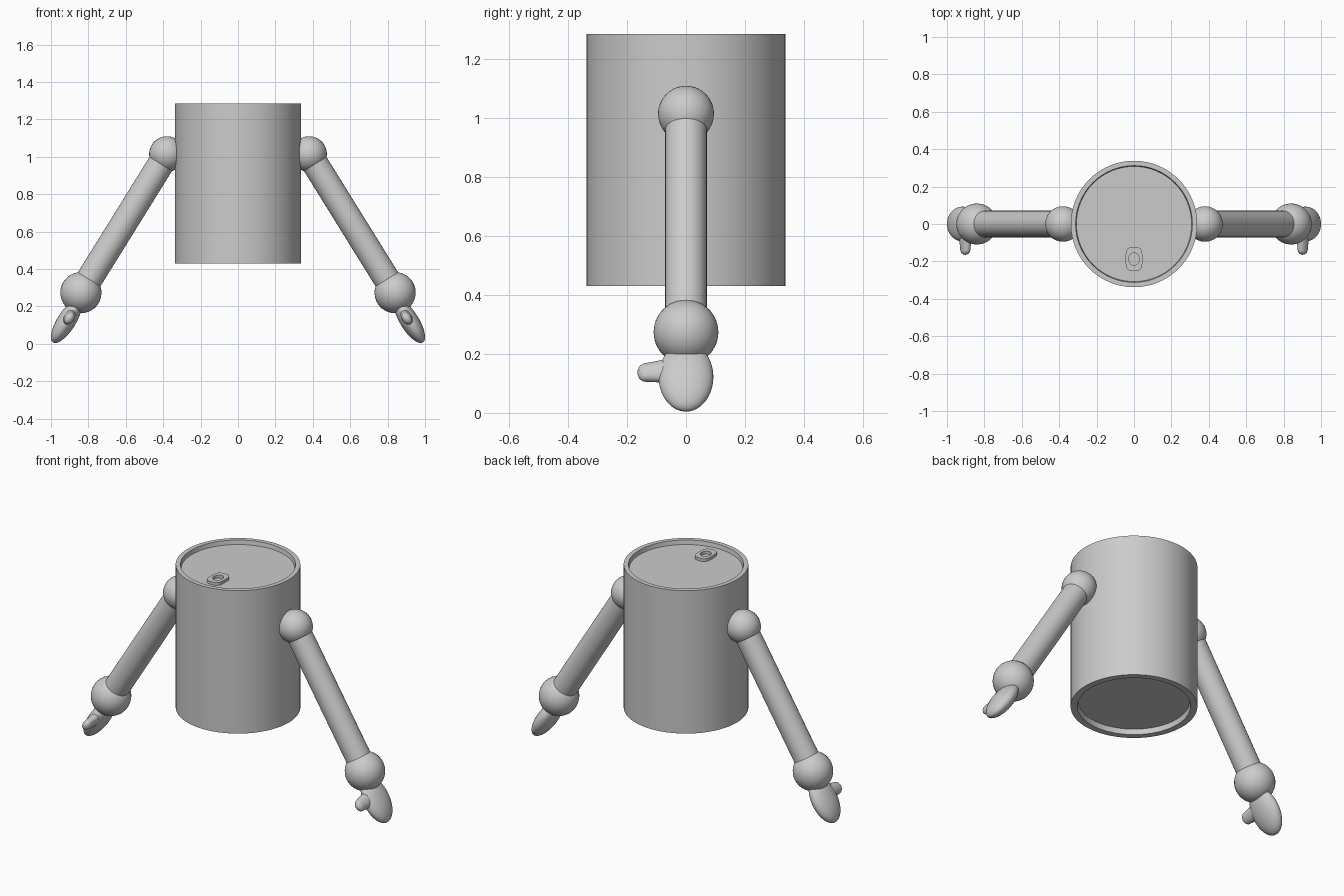
import bpy, bmesh, math
from mathutils import Matrix, Vector

if "Cube" in bpy.data.objects:
    bpy.data.objects.remove(bpy.data.objects["Cube"])

grey = bpy.data.materials.new("plain_grey")
grey.diffuse_color = (0.6, 0.6, 0.6, 1)
grey.use_nodes = True
grey.node_tree.nodes["Principled BSDF"].inputs["Base Color"].default_value = grey.diffuse_color


def finish(bm, name, angle=40):
    bmesh.ops.recalc_face_normals(bm, faces=bm.faces[:])
    me = bpy.data.meshes.new(name)
    bm.to_mesh(me)
    bm.free()
    ob = bpy.data.objects.new(name, me)
    bpy.context.collection.objects.link(ob)
    me.materials.append(grey)
    bpy.ops.object.select_all(action='DESELECT')
    ob.select_set(True)
    bpy.context.view_layer.objects.active = ob
    bpy.ops.object.shade_smooth_by_angle(angle=math.radians(angle))
    return ob


def bridge(bm, a, b):
    n = len(a)
    for i in range(n):
        bm.faces.new((a[i], a[(i + 1) % n], b[(i + 1) % n], b[i]))


def frame(centre, d):
    # local z along d, local y stays world y
    z = Vector(d).normalized()
    y = Vector((0, 1, 0))
    x = y.cross(z)
    m = Matrix((x, y, z)).transposed().to_4x4()
    m.translation = Vector(centre)
    return m


def ellipsoid(bm, m, radii, u=32, v=20):
    bmesh.ops.create_uvsphere(bm, u_segments=u, v_segments=v, radius=1,
                              matrix=m @ Matrix.Diagonal((*radii, 1)))


# Can body: lathed profile with recessed lid and base
bm = bmesh.new()
profile = [(0.296, 0.46), (0.302, 0.43), (0.338, 0.43),
           (0.338, 1.285), (0.312, 1.285), (0.308, 1.26)]
N = 64
rings = [[bm.verts.new((r * math.cos(2 * math.pi * i / N),
                        r * math.sin(2 * math.pi * i / N), z))
          for i in range(N)] for r, z in profile]
for a, b in zip(rings, rings[1:]):
    bridge(bm, a, b)
bm.faces.new(rings[0])
bm.faces.new(rings[-1])
finish(bm, "can_body", 30)

# Pull tab: rounded plate with an oval hole
bm = bmesh.new()
N = 32


def tab_ring(rx, ry, power, z):
    out = []
    for i in range(N):
        c, s = math.cos(2 * math.pi * i / N), math.sin(2 * math.pi * i / N)
        out.append(bm.verts.new((
            rx * math.copysign(abs(c) ** power, c),
            -0.187 + ry * math.copysign(abs(s) ** power, s), z)))
    return out


loops = [tab_ring(0.045, 0.064, 0.6, 1.26), tab_ring(0.045, 0.064, 0.6, 1.277),
         tab_ring(0.028, 0.034, 1, 1.277), tab_ring(0.028, 0.034, 1, 1.26)]
for i in range(4):
    bridge(bm, loops[i], loops[(i + 1) % 4])
finish(bm, "pull_tab", 35)

for s, side in ((-1, "left"), (1, "right")):
    shoulder = Vector((s * 0.38, 0, 1.015))
    wrist = Vector((s * 0.84, 0, 0.274))
    d = wrist - shoulder

    # Ball joints
    for part, c, r in (("shoulder", shoulder, 0.095), ("wrist", wrist, 0.11)):
        bm = bmesh.new()
        ellipsoid(bm, frame(c, d), (r, r, r))
        finish(bm, f"{side}_{part}_ball")

    # Arm tube
    bm = bmesh.new()
    bmesh.ops.create_cone(bm, cap_ends=True, segments=32, radius1=0.071,
                          radius2=0.071, depth=d.length,
                          matrix=frame((shoulder + wrist) / 2, d))
    finish(bm, f"{side}_arm")

    # Mitten hand
    bm = bmesh.new()
    ellipsoid(bm, frame((s * 0.917, 0, 0.122), d), (0.05, 0.093, 0.135))
    finish(bm, f"{side}_hand")

    # Thumb: hull around a base and a tip
    bm = bmesh.new()
    ellipsoid(bm, frame((s * 0.902, -0.055, 0.143), d), (0.03, 0.03, 0.045), 16, 12)
    ellipsoid(bm, frame((s * 0.902, -0.137, 0.137), d), (0.024, 0.028, 0.034), 16, 12)
    hull = bmesh.ops.convex_hull(bm, input=bm.verts[:])
    junk = {g for g in hull["geom_interior"] + hull["geom_unused"]
            if isinstance(g, bmesh.types.BMVert)}
    bmesh.ops.delete(bm, geom=list(junk), context='VERTS')
    finish(bm, f"{side}_thumb", 60)
